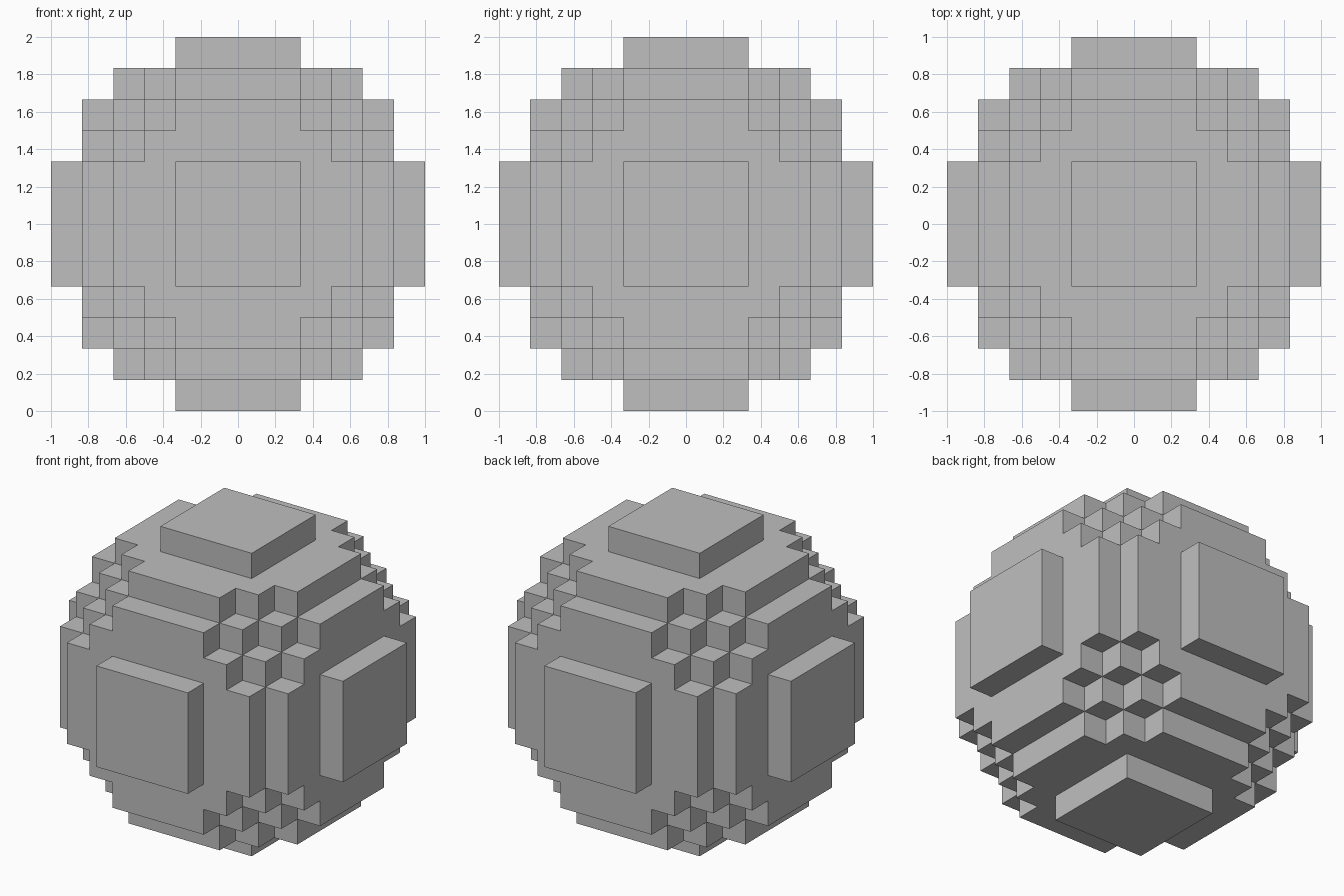
import bpy, bmesh, math
from itertools import product
from mathutils import Vector

cube = bpy.data.objects.get("Cube")
if cube:
    bpy.data.objects.remove(cube, do_unlink=True)

RADIUS = 6                # ball radius in blocks
SIZE = 1 / RADIUS         # edge length of one block

# Plain grey material
grey = bpy.data.materials.new("light grey")
grey.use_nodes = True
colour = (0.52, 0.52, 0.52, 1)
grey.diffuse_color = colour
grey.node_tree.nodes["Principled BSDF"].inputs["Base Color"].default_value = colour


def filled(cell):
    """A block belongs to the ball when its centre lies within the radius."""
    return sum((c + 0.5) ** 2 for c in cell) <= RADIUS ** 2


def add_side(bm, cell, axis, sign):
    """Add one exposed square side of a block."""
    normal, u = Vector((0, 0, 0)), Vector((0, 0, 0))
    normal[axis] = sign
    u[(axis + 1) % 3] = 1
    v = normal.cross(u)
    centre = Vector(cell) + Vector((0.5, 0.5, 0.5)) + normal / 2
    corners = [centre + (a * u + b * v) / 2
               for a, b in ((-1, -1), (1, -1), (1, 1), (-1, 1))]
    bm.faces.new([bm.verts.new(p * SIZE + Vector((0, 0, 1))) for p in corners])


# Stepped ball: only the outer sides of the blocks
bm = bmesh.new()
for cell in product(range(-RADIUS, RADIUS), repeat=3):
    if not filled(cell):
        continue
    for axis, sign in product(range(3), (-1, 1)):
        neighbour = list(cell)
        neighbour[axis] += sign
        if not filled(neighbour):
            add_side(bm, cell, axis, sign)

# Weld the blocks and merge coplanar squares into clean flat faces
bmesh.ops.remove_doubles(bm, verts=bm.verts, dist=SIZE / 100)
bmesh.ops.dissolve_limit(bm, angle_limit=math.radians(1),
                         verts=bm.verts, edges=bm.edges)

mesh = bpy.data.meshes.new("stepped_ball")
bm.to_mesh(mesh)
bm.free()
mesh.materials.append(grey)
ball = bpy.data.objects.new("stepped_ball", mesh)
bpy.context.collection.objects.link(ball)
